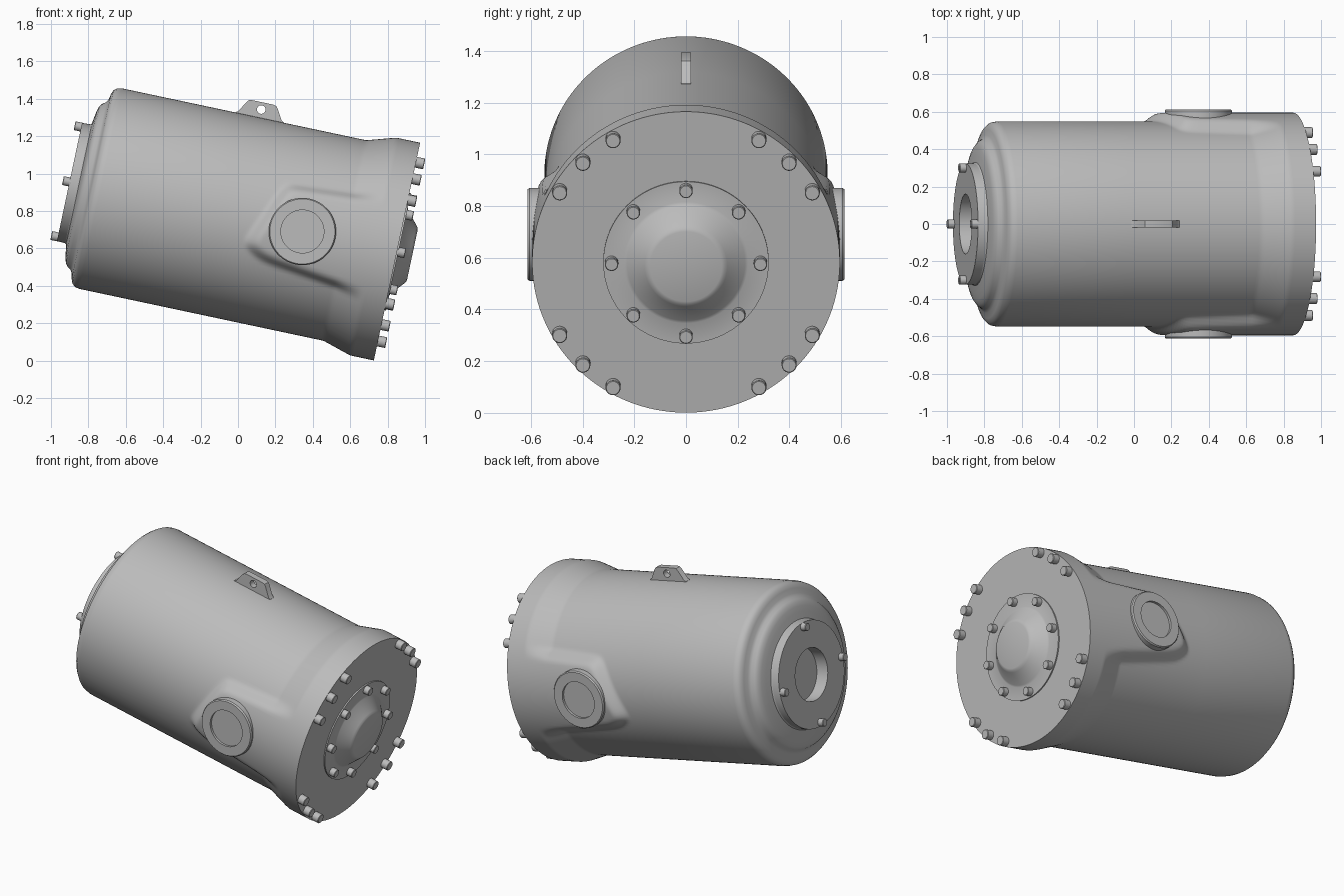
import bpy, bmesh, math
from mathutils import Matrix

cube = bpy.data.objects.get("Cube")
if cube:
    bpy.data.objects.remove(cube, do_unlink=True)

# Local frame: x runs along the drum axis (0 at the flange face), z is up
TILT = Matrix.Translation((0.85, 0, 0.583)) @ Matrix.Rotation(math.radians(12), 4, 'Y')
BODY_R, FLANGE_R = 0.548, 0.595

metal = bpy.data.materials.new("grey metal")
metal.use_nodes = True
GREY = (0.5, 0.5, 0.5, 1)
metal.diffuse_color = GREY
metal.node_tree.nodes["Principled BSDF"].inputs["Base Color"].default_value = GREY


def finish(name, mesh, matrix=None):
    """Place a mesh in the tilted frame with sharp-edged smooth shading."""
    mesh.materials.clear()
    mesh.materials.append(metal)
    ob = bpy.data.objects.new(name, mesh)
    bpy.context.collection.objects.link(ob)
    ob.matrix_world = TILT @ (matrix or Matrix())
    bpy.ops.object.select_all(action='DESELECT')
    ob.select_set(True)
    bpy.context.view_layer.objects.active = ob
    bpy.ops.object.shade_smooth_by_angle(angle=math.radians(32))
    return ob


def lathe(bm, profile, matrix=None, segments=32, swell=None):
    """Revolve (axial, radius) points about local x."""
    matrix = matrix or Matrix()
    rings = []
    for s, r in profile:
        ring = []
        for i in range(segments):
            a = math.tau * i / segments
            rr = r + (swell(s, r * math.cos(a)) if swell else 0)
            ring.append(bm.verts.new(matrix @ Matrix.Translation(
                (s, rr * math.sin(a), rr * math.cos(a))).translation))
        rings.append(ring)
    for a, b in zip(rings, rings[1:]):
        for i in range(segments):
            j = (i + 1) % segments
            bm.faces.new((a[i], a[j], b[j], b[i]))


def lathe_object(name, profile, matrices=(None,), segments=32, swell=None):
    bm = bmesh.new()
    for m in matrices:
        lathe(bm, profile, m, segments, swell)
    bmesh.ops.remove_doubles(bm, verts=bm.verts, dist=1e-5)
    bmesh.ops.recalc_face_normals(bm, faces=bm.faces)
    mesh = bpy.data.meshes.new(name)
    bm.to_mesh(mesh)
    bm.free()
    return finish(name, mesh)


# Raised pad outline on each side, as (axial, height) corners
PAD = [(-0.2, 0.265), (-0.66, 0.235), (-0.82, -0.13), (-0.73, -0.2), (-0.2, -0.265)]


def smooth(t):
    t = max(0, min(1, t))
    return t * t * (3 - 2 * t)


def body_swell(s, z):
    """Extra radius from the flange cone and the side pads."""
    if s < -1 or s > -0.001:
        return 0
    flange = max(0, min(1, (s + 0.285) / 0.155))
    total = 0
    for (ax, az), (bx, bz) in zip(PAD, PAD[1:]):
        dx, dz = bx - ax, bz - az
        d = (dx * (z - az) - dz * (s - ax)) / math.hypot(dx, dz)
        total += math.exp(-max(-0.5, d) / 0.018)
    inside = -0.018 * math.log(total)
    pad = smooth((inside + 0.01) / 0.075)
    return (FLANGE_R - BODY_R) * (1 - (1 - flange) * (1 - pad))


# Drum: flange face, barrel with pads, then the stepped head with its bore
barrel = [(-0.002 - 0.0125 * i, BODY_R) for i in range(77)]
head = [(-1.62, 0.548), (-1.645, 0.543), (-1.662, 0.528), (-1.671, 0.505),
        (-1.677, 0.475), (-1.688, 0.457), (-1.705, 0.446), (-1.718, 0.43),
        (-1.726, 0.405), (-1.732, 0.37), (-1.738, 0.33), (-1.745, 0.325),
        (-1.79, 0.323), (-1.79, 0.16), (-1.71, 0.16), (-1.71, 0)]
lathe_object("drum_body", [(0, 0), (0, FLANGE_R)] + barrel + head,
             segments=192, swell=body_swell)

# Cover plate with a raised conical boss
lathe_object("cover_plate", [(-0.01, 0.32), (0.008, 0.32), (0.008, 0.24), (0.013, 0.228),
                             (0.072, 0.16), (0.08, 0.15), (0.084, 0.138), (0.084, 0)],
             segments=96)


# Bolt circles
def bolts(name, base, tip, radius, circle, angles):
    spots = [Matrix.Translation((0, circle * math.sin(math.radians(a)),
                                 circle * math.cos(math.radians(a)))) for a in angles]
    lip = tip - math.copysign(0.003, tip - base)
    lathe_object(name, [(base, 0), (base, radius), (lip, radius),
                        (tip, radius - 0.003), (tip, 0)], spots, 24)


bolts("flange_bolts", -0.01, 0.045, 0.029, 0.564,
      [q + a for q in (0, 90, 180, 270) for a in (30, 45, 60) if q in (0, 180)]
      + [-a + q for q in (0, 180) for a in (30, 45, 60)])
bolts("cover_bolts", 0, 0.045, 0.026, 0.288, range(0, 360, 45))
bolts("head_bolts", -1.78, -1.826, 0.024, 0.3, range(0, 360, 90))

# Side ports
port = [(0.5, 0.18), (0.605, 0.18), (0.613, 0.174), (0.613, 0.115), (0.598, 0.115), (0.598, 0)]
for side, name in ((1, "back_port"), (-1, "front_port")):
    turn = Matrix.Translation((-0.517, 0, 0)) @ Matrix.Rotation(side * math.pi / 2, 4, 'Z')
    lathe_object(name, port, (turn,), 72)

# Lifting lug with an eye hole
half = [(0.135, 0.53), (0.132, 0.549), (0.118, 0.558), (0.085, 0.615), (0.075, 0.627), (0.06, 0.631)]
outline = half + [(-x, z) for x, z in reversed(half)]
eye = [(0.023 * math.cos(math.tau * i / 24), 0.592 + 0.023 * math.sin(math.tau * i / 24))
       for i in range(24)]
curve = bpy.data.curves.new("lug_profile", 'CURVE')
curve.dimensions, curve.fill_mode = '2D', 'BOTH'
curve.extrude = 0.02
for loop in (outline, eye):
    spline = curve.splines.new('POLY')
    spline.points.add(len(loop) - 1)
    for p, (x, z) in zip(spline.points, loop):
        p.co = (x, z, 0, 1)
    spline.use_cyclic_u = True
helper = bpy.data.objects.new("lug_helper", curve)
bpy.context.collection.objects.link(helper)
bpy.context.view_layer.update()
lug_mesh = bpy.data.meshes.new_from_object(
    helper.evaluated_get(bpy.context.evaluated_depsgraph_get()))
bpy.data.objects.remove(helper, do_unlink=True)
finish("lifting_lug", lug_mesh,
       Matrix.Translation((-0.868, 0, 0)) @ Matrix.Rotation(math.pi / 2, 4, 'X'))
